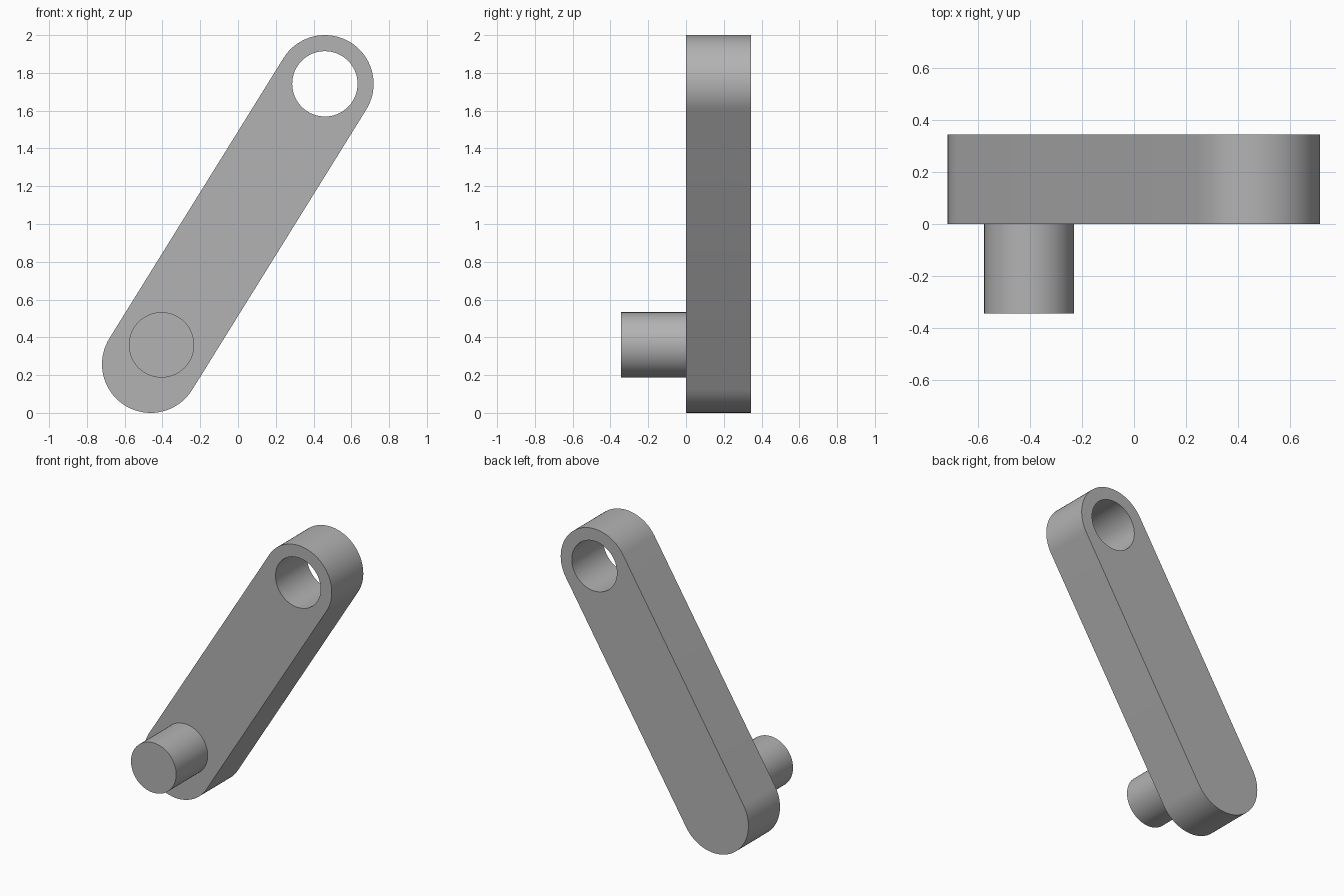
import bpy, bmesh
from math import atan2, cos, sin, pi, radians

cube = bpy.data.objects.get("Cube")
if cube:
    bpy.data.objects.remove(cube)

# Main dimensions, as (x, z) centres and radii
TOP = (0.46, 1.742)
BOTTOM = (-0.462, 0.258)
PIN = (-0.405, 0.36)
ARM_RADIUS = 0.258
PIN_RADIUS = 0.173
DEPTH = 0.345

grey = bpy.data.materials.new("plain_grey")
grey.use_nodes = True
grey.diffuse_color = (0.45, 0.45, 0.45, 1)
grey.node_tree.nodes["Principled BSDF"].inputs["Base Color"].default_value = grey.diffuse_color


def arc(centre, radius, start, sweep, steps):
    """Points along an arc in the xz plane."""
    return [(centre[0] + radius * cos(start + sweep * i / steps),
             centre[1] + radius * sin(start + sweep * i / steps))
            for i in range(steps + 1)]


def circle(centre, radius, steps=64):
    return arc(centre, radius, 0, 2 * pi, steps)[:-1]


def extruded(name, loops, y0, y1):
    """Fill closed outlines (later ones cut holes) and extrude along y."""
    bm = bmesh.new()
    edges = []
    for loop in loops:
        verts = [bm.verts.new((x, y0, z)) for x, z in loop]
        edges += [bm.edges.new((v, verts[i - 1])) for i, v in enumerate(verts)]
    bmesh.ops.triangle_fill(bm, edges=edges, use_beauty=True, normal=(0, -1, 0))
    geom = bmesh.ops.extrude_face_region(bm, geom=bm.faces[:], use_keep_orig=True)["geom"]
    moved = [g for g in geom if isinstance(g, bmesh.types.BMVert)]
    bmesh.ops.translate(bm, verts=moved, vec=(0, y1 - y0, 0))
    bmesh.ops.recalc_face_normals(bm, faces=bm.faces[:])
    mesh = bpy.data.meshes.new(name)
    bm.to_mesh(mesh)
    bm.free()
    mesh.materials.append(grey)
    mesh.shade_smooth()
    mesh.set_sharp_from_angle(angle=radians(30))
    obj = bpy.data.objects.new(name, mesh)
    bpy.context.collection.objects.link(obj)
    return obj


# Slanted arm with round ends and a through hole at the top
tilt = atan2(TOP[1] - BOTTOM[1], TOP[0] - BOTTOM[0])
outline = (arc(TOP, ARM_RADIUS, tilt - pi / 2, pi, 40)
           + arc(BOTTOM, ARM_RADIUS, tilt + pi / 2, pi, 40))
extruded("crank_arm", [outline, circle(TOP, PIN_RADIUS)], 0, DEPTH)

# Round pin on the front of the lower end
extruded("crank_pin", [circle(PIN, PIN_RADIUS)], -DEPTH, 0)
